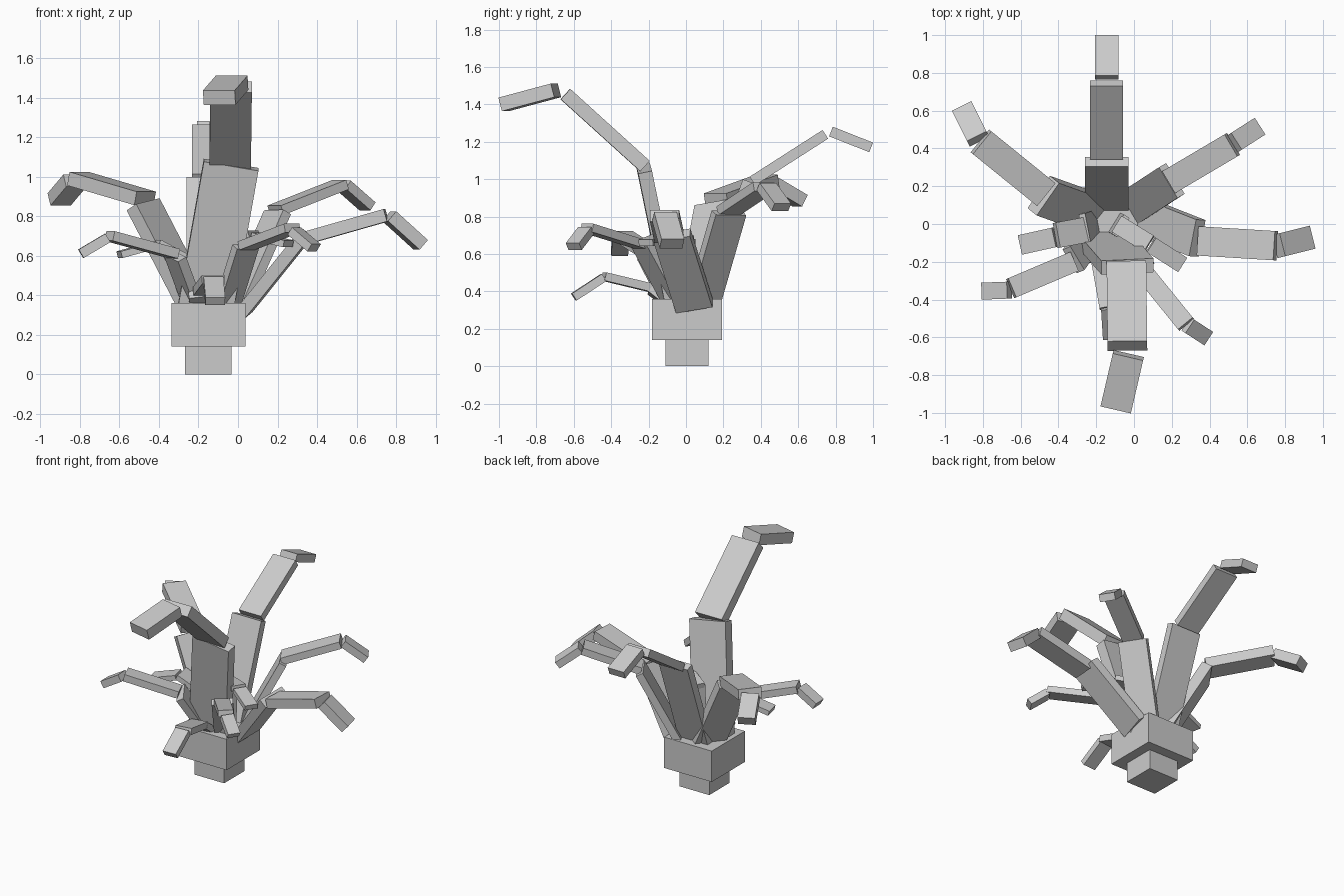
import bpy
from mathutils import Vector, Matrix


def box(name, center, size, rot=Matrix.Identity(4)):
    bpy.ops.mesh.primitive_cube_add(size=1)
    ob = bpy.context.object
    ob.name = name
    ob.data.transform(Matrix.Translation(center) @ rot @ Matrix.Diagonal((*size, 1)))
    return ob


def segment(name, p, q, side, width, thick):
    """Flat block running from p to q, its width lying along side."""
    p, q = Vector(p), Vector(q)
    d = (q - p).normalized()
    s = (side - side.dot(d) * d).normalized()
    rot = Matrix((d, s, d.cross(s))).transposed().to_4x4()
    box(name, (p + q) / 2, ((q - p).length, width, thick), rot)


def leaf(name, points, widths, thick):
    """Three blocks: stem, blade and drooping tip; pairs of end points."""
    for i, part in enumerate(("stem", "blade", "tip")):
        p, q = points[2 * i], points[2 * i + 1]
        # the stem shares the heading of the blade, the tip has its own
        a, b = (points[2], points[3]) if i < 2 else (p, q)
        side = Vector((a[1] - b[1], b[0] - a[0], 0)).normalized()
        segment(f"{name}_{part}", p, q, side, widths[i], thick)


# Pot
box("pot_foot", (-0.15, 0.005, 0.07), (0.235, 0.23, 0.14))
box("pot_body", (-0.15, 0.005, 0.25), (0.375, 0.375, 0.22))

# Leaves
leaf("back_leaf", [(-.145, .09, .33), (-.145, .33, .99), (-.145, .355, .99),
                   (-.145, .745, 1.24), (-.145, .775, 1.255), (-.145, .99, 1.17)],
     (.23, .175, .125), .055)
leaf("back_right_leaf", [(-.03, .08, .3), (.2, .23, .82), (.19, .225, .83),
                         (.52, .42, .96), (.53, .43, .96), (.655, .51, .85)],
     (.19, .135, .105), .05)
leaf("right_leaf", [(.03, .045, .32), (.335, -.075, .7), (.345, -.09, .69),
                    (.75, -.115, .805), (.765, -.115, .8), (.925, -.075, .655)],
     (.2, .155, .125), .065)
leaf("front_right_leaf", [(-.06, -.06, .33), (.04, -.235, .65), (.04, -.24, .65),
                          (.275, -.53, .74), (.285, -.535, .725), (.385, -.6, .64)],
     (.14, .1, .085), .045)
leaf("front_tall_leaf", [(-.165, -.075, .33), (-.035, -.225, 1.06), (-.04, -.22, 1.07),
                         (-.035, -.645, 1.455), (-.03, -.695, 1.475), (-.095, -.975, 1.4)],
     (.28, .21, .165), .075)
leaf("front_low_leaf", [(-.17, -.05, .3), (-.18, -.19, .41), (-.17, -.19, .42),
                        (-.125, -.44, .48), (-.125, -.44, .475), (-.115, -.6, .37)],
     (.14, .115, .1), .045)
leaf("front_left_leaf", [(-.22, -.05, .33), (-.32, -.19, .6), (-.32, -.2, .61),
                         (-.65, -.34, .7), (-.66, -.35, .69), (-.795, -.355, .61)],
     (.15, .11, .09), .05)
leaf("back_left_leaf", [(-.2, .05, .32), (-.48, .15, .86), (-.47, .16, .89),
                        (-.81, .435, .99), (-.825, .45, .98), (-.905, .61, .885)],
     (.21, .155, .115), .07)
leaf("left_leaf", [(-.2, -.01, .33), (-.26, -.03, .6), (-.25, -.03, .58),
                   (-.41, -.06, .665), (-.42, -.07, .655), (-.6, -.11, .605)],
     (.17, .135, .105), .035)
leaf("inner_leaf", [(-.09, 0, .33), (-.07, -.01, .68), (-.09, 0, .68),
                    (.08, -.105, .71), (.09, -.11, .7), (.255, -.215, .66)],
     (.12, .1, .09), .035)
